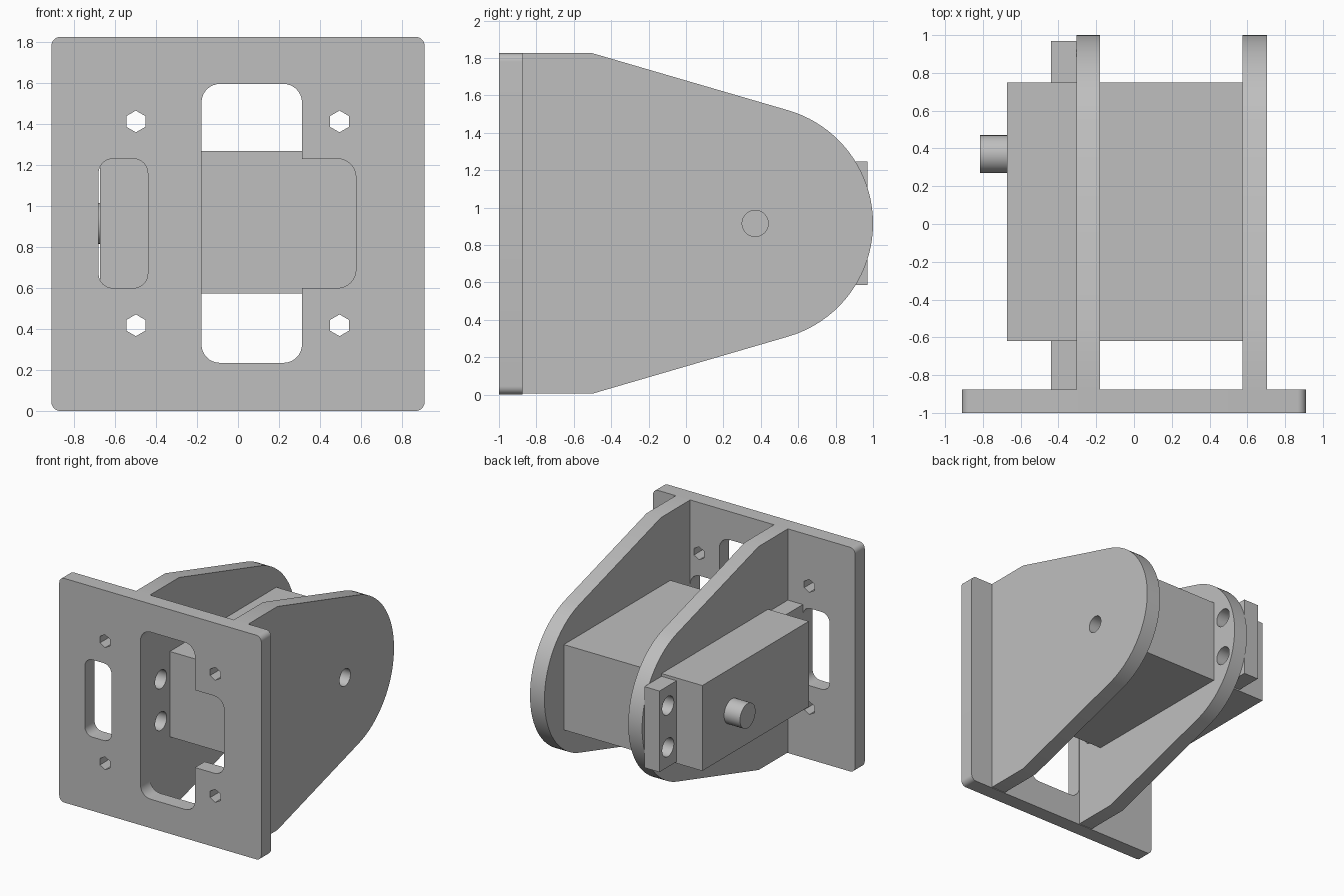
import bpy, bmesh, math
from mathutils import Vector, Matrix

if "Cube" in bpy.data.objects:
    bpy.data.objects.remove(bpy.data.objects["Cube"], do_unlink=True)

GREY = (0.52, 0.52, 0.52, 1)
grey = bpy.data.materials.new("plain grey")
grey.use_nodes = True
grey.diffuse_color = GREY
grey.node_tree.nodes["Principled BSDF"].inputs["Base Color"].default_value = GREY

MID = 0.915                     # height of the motor axis
FRONT = (math.pi / 2, 0, 0)             # profile lies in x-z
SIDE = (math.pi / 2, 0, math.pi / 2)    # profile lies in y-z


def rounded(corners, radius, sharp=(), steps=8):
    """Round the right-angled corners of an outline, except the sharp ones."""
    out = []
    for i, c in enumerate(corners):
        c = Vector(c)
        if i in sharp:
            out.append(c)
            continue
        a = (Vector(corners[i - 1]) - c).normalized() * radius
        b = (Vector(corners[(i + 1) % len(corners)]) - c).normalized() * radius
        for k in range(steps + 1):
            t = k / steps * math.pi / 2
            out.append(c + a * (1 - math.sin(t)) + b * (1 - math.cos(t)))
    return out


def rect(a0, b0, a1, b1):
    return [(a0, b0), (a1, b0), (a1, b1), (a0, b1)]


def circle(a, b, r, sides=32):
    return [(a + r * math.sin(2 * math.pi * k / sides),
             b + r * math.cos(2 * math.pi * k / sides)) for k in range(sides)]


def slab(name, outlines, lo, hi, rotation):
    """Extrude an outline, with holes, between two depths along its normal."""
    curve = bpy.data.curves.new(name, "CURVE")
    curve.dimensions = "2D"
    curve.fill_mode = "BOTH"
    curve.extrude = (hi - lo) / 2
    for pts in outlines:
        spline = curve.splines.new("POLY")
        spline.points.add(len(pts) - 1)
        for p, q in zip(spline.points, pts):
            p.co = (q[0], q[1], 0, 1)
        spline.use_cyclic_u = True
    temp = bpy.data.objects.new(name + "_curve", curve)
    bpy.context.collection.objects.link(temp)
    bpy.context.view_layer.update()
    graph = bpy.context.evaluated_depsgraph_get()
    mesh = bpy.data.meshes.new_from_object(temp.evaluated_get(graph))
    bpy.data.objects.remove(temp, do_unlink=True)

    # Weld the walls to the caps and move the slab into place
    middle = (lo + hi) / 2
    shift = Vector((middle, 0, 0)) if rotation == SIDE else Vector((0, middle, 0))
    from_flat = Matrix.Rotation(rotation[2], 4, "Z") @ Matrix.Rotation(rotation[0], 4, "X")
    bm = bmesh.new()
    bm.from_mesh(mesh)
    bm.transform(Matrix.Translation(shift) @ from_flat)
    bmesh.ops.remove_doubles(bm, verts=bm.verts, dist=0.0005)
    bmesh.ops.recalc_face_normals(bm, faces=bm.faces)
    bm.to_mesh(mesh)
    bm.free()

    mesh.name = name
    mesh.materials.clear()
    mesh.materials.append(grey)
    obj = bpy.data.objects.new(name, mesh)
    bpy.context.collection.objects.link(obj)
    bpy.ops.object.select_all(action="DESELECT")
    obj.select_set(True)
    bpy.context.view_layer.objects.active = obj
    bpy.ops.object.shade_smooth_by_angle(angle=math.radians(30))
    return obj


# Mounting plate with stepped window, slot and four hexagonal bolt holes
window = rounded([(-0.178, 0.235), (0.312, 0.235), (0.312, 0.6), (0.575, 0.6),
                  (0.575, 1.23), (0.312, 1.23), (0.312, 1.595), (-0.178, 1.595)],
                 0.09, sharp=(2, 5))
slot = rounded(rect(-0.68, 0.6, -0.44, 1.23), 0.07)
bolts = [circle(x, MID + dz, 0.053, 6) for x in (-0.498, 0.495) for dz in (-0.497, 0.497)]
plate = rounded(rect(-0.91, 0, 0.91, 1.825), 0.045)
slab("mounting_plate", [plate, window, slot] + bolts, -1, -0.875, FRONT)

# Side cheeks: straight root, tapering to a tangent round nose
AXIS_Y, NOSE = 0.37, 0.63
tangent = math.radians(73.7)
nose = []
for k in range(41):
    t = -tangent + 2 * tangent * k / 40
    nose.append((AXIS_Y + NOSE * math.cos(t), MID + NOSE * math.sin(t)))
cheek = [(-0.88, 0.005), (-0.5, 0.005)] + nose + [(-0.5, 1.825), (-0.88, 1.825)]
screws = [circle(y, MID + dz, 0.075) for y in (-0.735, 0.86) for dz in (-0.17, 0.17)]
slab("left_cheek", [cheek, circle(AXIS_Y, MID, 0.07)], 0.575, 0.705, SIDE)
slab("right_cheek", [cheek] + screws, -0.305, -0.18, SIDE)

# Motor: body, screwed flange and output shaft
slab("motor_body", [rect(-0.62, 0.573, 0.75, 1.268)], -0.672, 0.576, SIDE)
slab("motor_flange", [rect(-0.876, 0.585, 0.97, 1.245)] + screws, -0.44, -0.304, SIDE)
slab("motor_shaft", [circle(AXIS_Y, MID, 0.1)], -0.815, -0.67, SIDE)
